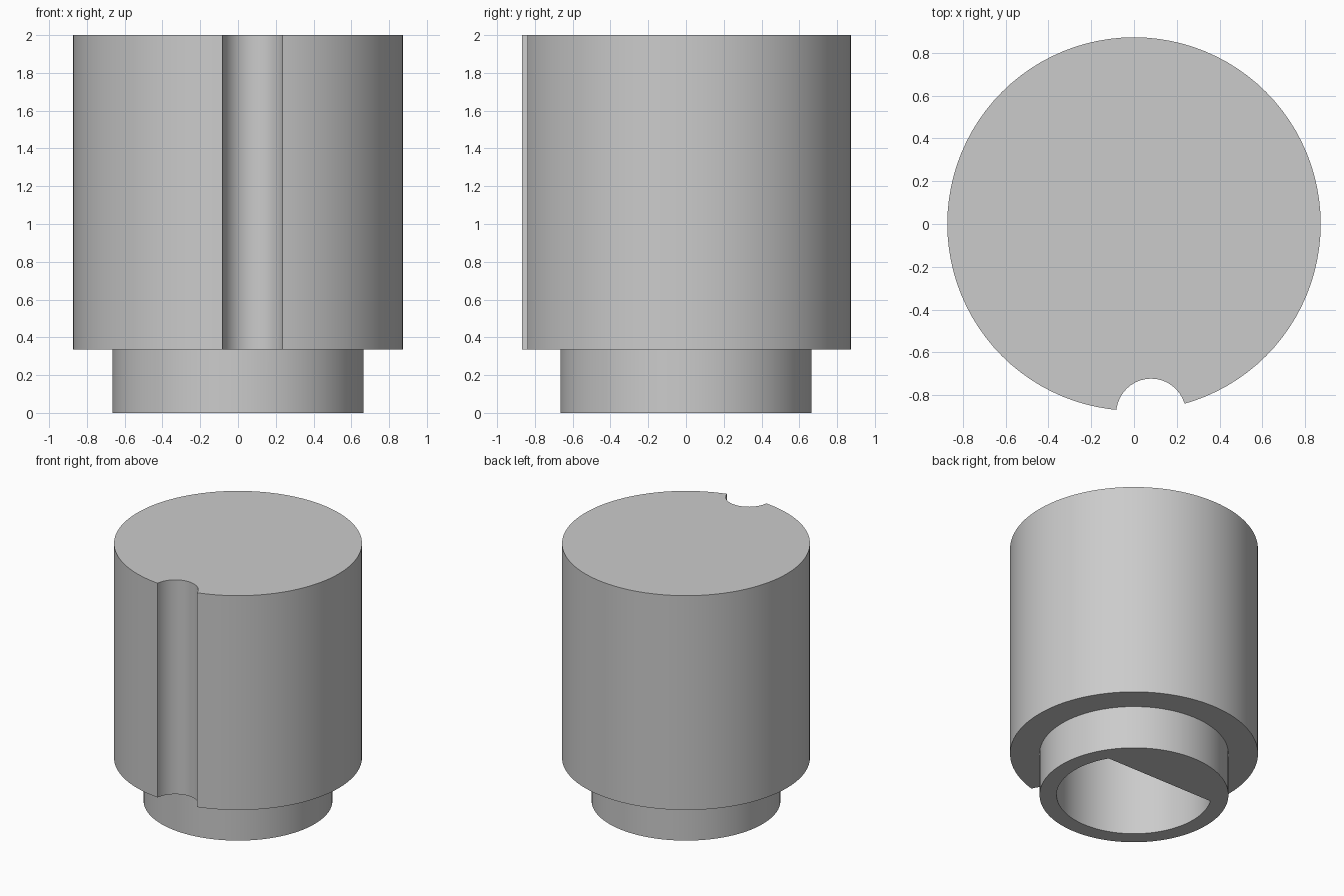
import bpy
import bmesh
from math import sin, cos, pi, acos, radians

if "Cube" in bpy.data.objects:
    bpy.data.objects.remove(bpy.data.objects["Cube"], do_unlink=True)

GREY = (0.6, 0.6, 0.6, 1.0)
grey = bpy.data.materials.new("plain_grey")
grey.use_nodes = True
grey.diffuse_color = GREY
grey.node_tree.nodes["Principled BSDF"].inputs["Base Color"].default_value = GREY


def arc(radius, start, end, count, centre=(0, 0)):
    """Points along an arc, both ends included."""
    steps = [start + (end - start) * i / (count - 1) for i in range(count)]
    return [(centre[0] + radius * cos(a), centre[1] + radius * sin(a)) for a in steps]


def circle(radius, count, centre=(0, 0)):
    return arc(radius, 0, 2 * pi, count + 1, centre)[:-1]


def prism(name, outline, bottom, top):
    """Extrude a closed outline between two heights."""
    bm = bmesh.new()
    base = bm.faces.new([bm.verts.new((x, y, bottom)) for x, y in outline])
    raised = bmesh.ops.extrude_face_region(bm, geom=[base])["geom"]
    verts = [v for v in raised if isinstance(v, bmesh.types.BMVert)]
    bmesh.ops.translate(bm, verts=verts, vec=(0, 0, top - bottom))
    bmesh.ops.recalc_face_normals(bm, faces=bm.faces)
    mesh = bpy.data.meshes.new(name)
    bm.to_mesh(mesh)
    bm.free()
    mesh.materials.append(grey)
    obj = bpy.data.objects.new(name, mesh)
    bpy.context.collection.objects.link(obj)
    return obj


def combine(target, tool, operation):
    """Apply a boolean and discard the tool."""
    bpy.context.view_layer.objects.active = target
    mod = target.modifiers.new(tool.name, "BOOLEAN")
    mod.operation = operation
    mod.solver = "EXACT"
    mod.object = tool
    tool.hide_render = True
    bpy.ops.object.modifier_apply(modifier=mod.name)
    bpy.data.objects.remove(tool, do_unlink=True)


# Knob body with the round pointer groove down its front
knob = prism("knob", circle(0.873, 96), 0.335, 2.0)
combine(knob, prism("groove_cutter", circle(0.163, 40, (0.08, -0.886)), 0.1, 2.2), "DIFFERENCE")

# Narrower collar beneath, reaching up into the body
combine(knob, prism("collar", circle(0.665, 96), 0.0, 0.6), "UNION")

# Blind D-shaped shaft bore, flat towards the back
BORE = 0.545
half = acos(0.28 / BORE)
bore_outline = arc(BORE, pi / 2 + half, 2.5 * pi - half, 64)
combine(knob, prism("bore_cutter", bore_outline, -0.2, 1.6), "DIFFERENCE")

# Smooth walls, crisp rims
bpy.ops.object.select_all(action="DESELECT")
knob.select_set(True)
bpy.context.view_layer.objects.active = knob
bpy.ops.object.shade_smooth_by_angle(angle=radians(30))
